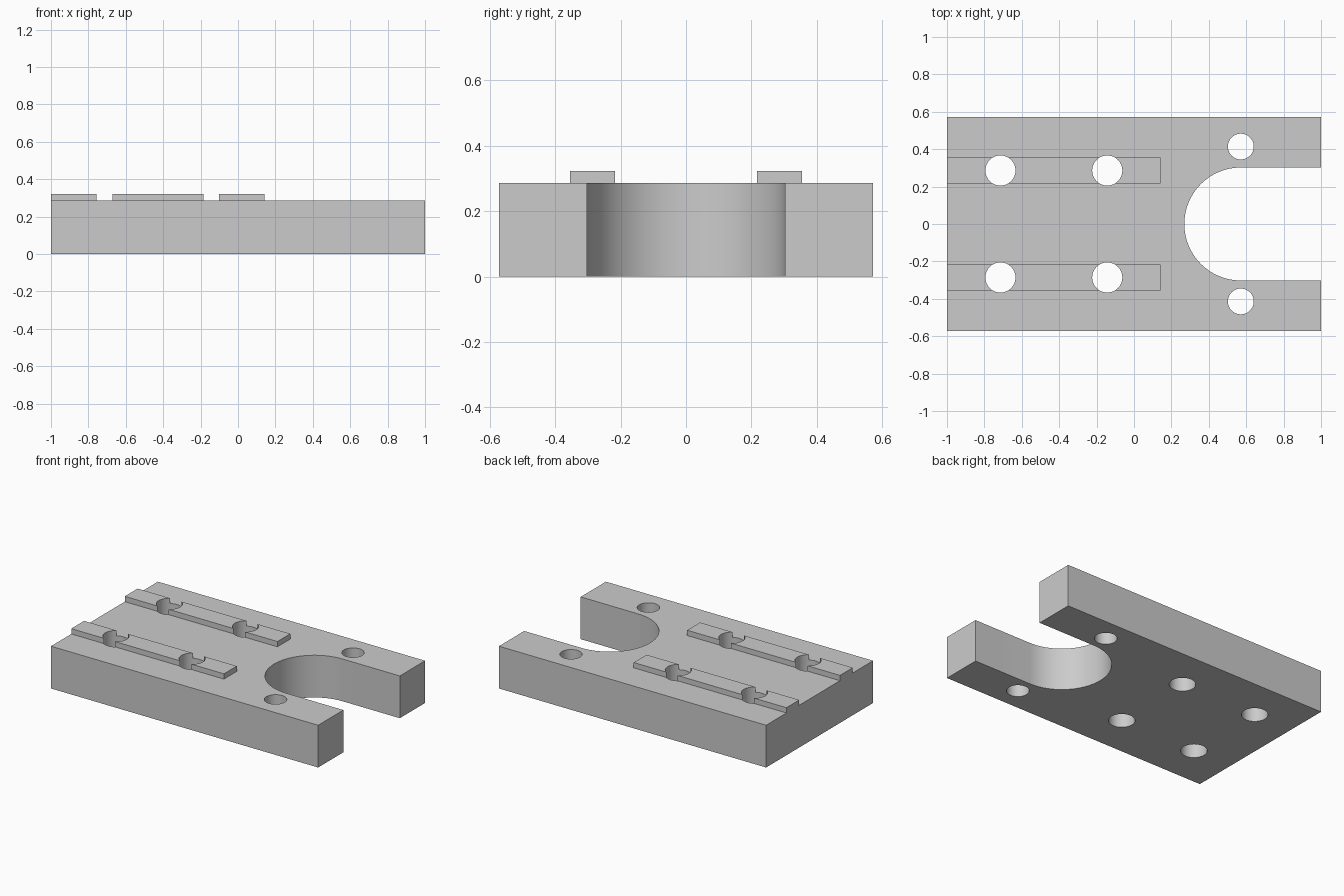
import bpy

cube = bpy.data.objects.get("Cube")
if cube:
    bpy.data.objects.remove(cube, do_unlink=True)

LENGTH, WIDTH, THICK = 2.0, 1.143, 0.286
RAIL_Y, RAIL_W, RAIL_H, RAIL_END = 0.286, 0.137, 0.036, 0.143
SLOT_X, SLOT_R = 0.571, 0.302

grey = bpy.data.materials.new("plain grey")
grey.use_nodes = True
color = (0.6, 0.6, 0.6, 1)
grey.diffuse_color = color
grey.node_tree.nodes["Principled BSDF"].inputs["Base Color"].default_value = color


def box(name, x0, x1, y, width, z0, z1):
    bpy.ops.mesh.primitive_cube_add(size=1, location=((x0 + x1) / 2, y, (z0 + z1) / 2))
    ob = bpy.context.object
    ob.name = name
    ob.scale = (x1 - x0, width, z1 - z0)
    bpy.ops.object.transform_apply(location=True, scale=True)
    ob.data.materials.append(grey)
    return ob


def drill(name, x, y, radius):
    bpy.ops.mesh.primitive_cylinder_add(vertices=64, radius=radius, depth=1, location=(x, y, 0.2))
    ob = bpy.context.object
    ob.name = name
    ob.hide_render = True
    ob.data.materials.append(grey)
    return ob


def cut(target, cutters):
    bpy.ops.object.select_all(action="DESELECT")
    target.select_set(True)
    bpy.context.view_layer.objects.active = target
    for cutter in cutters:
        mod = target.modifiers.new("cut", "BOOLEAN")
        mod.operation = "DIFFERENCE"
        mod.solver = "EXACT"
        mod.object = cutter
        bpy.ops.object.modifier_apply(modifier=mod.name)
    bpy.ops.object.shade_smooth_by_angle(angle=0.5)


# Base plate and the two raised rails
plate = box("base_plate", -LENGTH / 2, LENGTH / 2, 0, WIDTH, 0, THICK)
rails = {side: box(name, -LENGTH / 2, RAIL_END, side * RAIL_Y, RAIL_W, THICK, THICK + RAIL_H)
         for side, name in ((-1, "right_rail"), (1, "left_rail"))}

# Rounded slot, open at the +x end
slot_round = drill("slot_round_cutter", SLOT_X, 0, SLOT_R)
slot_open = box("slot_open_cutter", SLOT_X, 1.2, 0, 2 * SLOT_R, -0.3, 0.7)
slot_open.hide_render = True
cutters = [slot_round, slot_open]

# Holes through the rails, and one beside each slot arm
for side, rail in rails.items():
    rail_drills = [drill("rail_hole_cutter", x, side * RAIL_Y, 0.0805) for x in (-0.714, -0.143)]
    cut(rail, rail_drills)
    cutters += rail_drills + [drill("arm_hole_cutter", SLOT_X, side * 0.414, 0.069)]

cut(plate, cutters)
for cutter in cutters:
    bpy.data.objects.remove(cutter, do_unlink=True)
